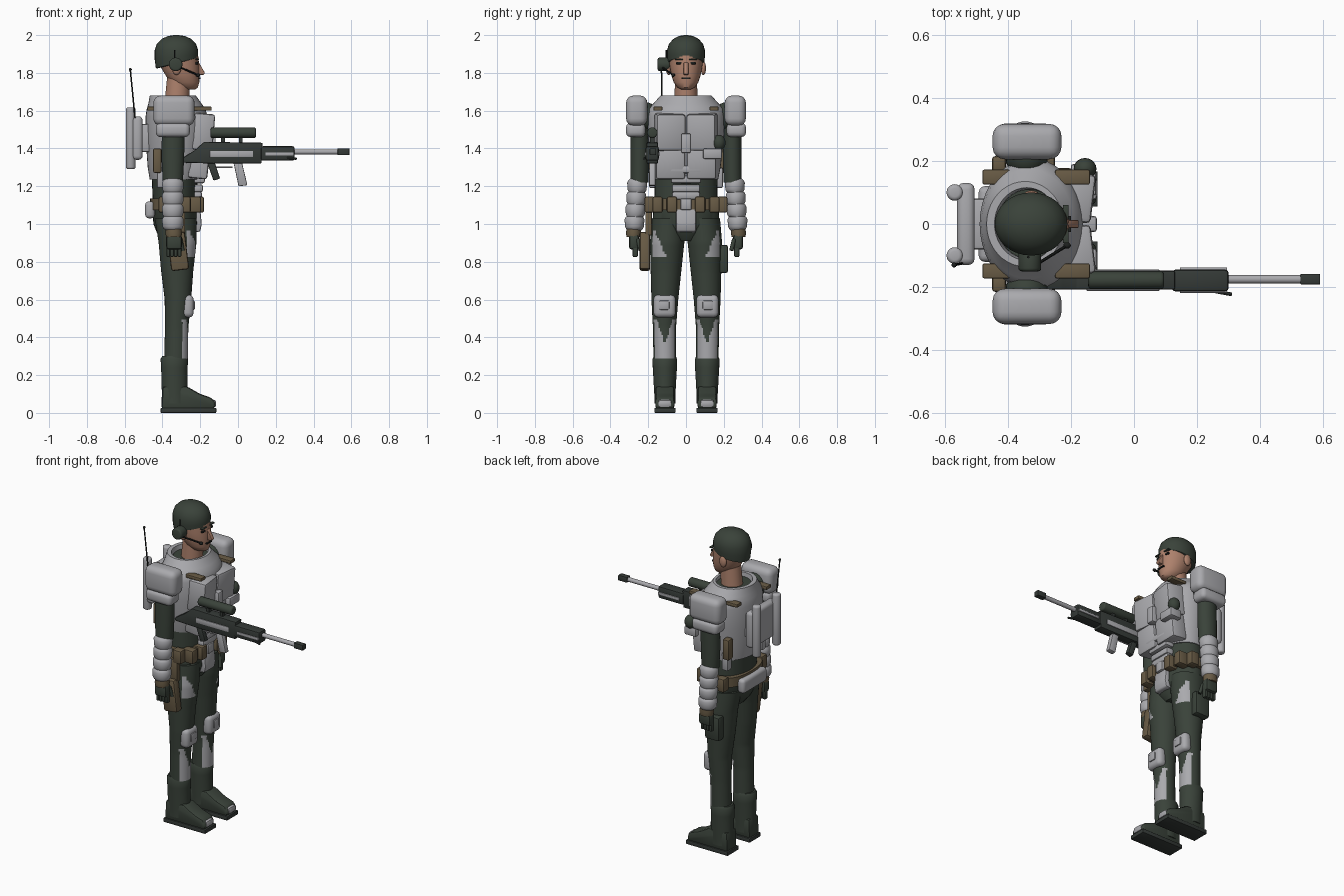
import bpy, bmesh, math
from mathutils import Vector, Matrix


def material(name, rgb):
    m = bpy.data.materials.new(name)
    m.diffuse_color = (*rgb, 1)
    return m


GREY = material("armour grey", (0.40, 0.40, 0.42))
GREEN = material("dark green cloth", (0.042, 0.055, 0.042))
TAN = material("tan webbing", (0.14, 0.105, 0.06))
SKIN = material("skin", (0.42, 0.22, 0.15))
BLACK = material("black", (0.012, 0.014, 0.013))
GUN = material("gun metal", (0.035, 0.042, 0.038))


def finish(name, bm, mats, rule=None):
    bmesh.ops.recalc_face_normals(bm, faces=bm.faces)
    if rule:
        for f in bm.faces:
            f.material_index = rule(f.calc_center_median())
    me = bpy.data.meshes.new(name)
    bm.to_mesh(me)
    bm.free()
    for m in mats:
        me.materials.append(m)
    ob = bpy.data.objects.new(name, me)
    bpy.context.collection.objects.link(ob)
    return ob


def box(name, x, y, z, mat, bevel=0.01, rot=(0, 0, 0), segs=2):
    """Rounded box from its bounds, turned about its centre."""
    bm = bmesh.new()
    bmesh.ops.create_cube(bm, size=1)
    size = [abs(b - a) for a, b in (x, y, z)]
    mid = [(a + b) / 2 for a, b in (x, y, z)]
    bmesh.ops.scale(bm, vec=size, verts=bm.verts)
    if bevel:
        bmesh.ops.bevel(bm, geom=bm.edges[:], offset=min(bevel, min(size) * 0.45),
                        segments=segs, profile=0.5, affect='EDGES')
    for axis, a in zip('XYZ', rot):
        bmesh.ops.rotate(bm, matrix=Matrix.Rotation(a, 3, axis), verts=bm.verts)
    bmesh.ops.translate(bm, vec=mid, verts=bm.verts)
    return finish(name, bm, [mat])


def loft(name, rings, mats, s=1, rule=None, n=32, steps=1, power=2.0):
    """Upright skin through rings (z, cx, cy, rx, ry[, tilt])."""
    rings = [tuple(r) + (0,) * (6 - len(r)) for r in rings]
    fine = [rings[0]]
    for a, b in zip(rings, rings[1:]):
        for i in range(1, steps + 1):
            fine.append(tuple(p + (q - p) * i / steps for p, q in zip(a, b)))
    bm, loops, e = bmesh.new(), [], 2 / power
    for z, cx, cy, rx, ry, tilt in fine:
        loop = []
        for i in range(n):
            a = math.tau * i / n
            c, d = math.cos(a), math.sin(a)
            dx = math.copysign(abs(c) ** e, c) * rx
            dy = math.copysign(abs(d) ** e, d) * ry
            loop.append(bm.verts.new((cx + dx, s * cy + dy, z + tilt * dx)))
        loops.append(loop)
    for a, b in zip(loops, loops[1:]):
        for i in range(n):
            j = (i + 1) % n
            bm.faces.new((a[i], a[j], b[j], b[i]))
    bm.faces.new(loops[0])
    bm.faces.new(loops[-1])
    return finish(name, bm, mats, rule)


def rod(name, a, b, r, mat, n=16, r2=None, bevel=0):
    a, b = Vector(a), Vector(b)
    bm = bmesh.new()
    bmesh.ops.create_cone(bm, cap_ends=True, segments=n, radius1=r,
                          radius2=r if r2 is None else r2, depth=(b - a).length)
    if bevel:
        rim = [e for e in bm.edges if abs(e.verts[0].co.z - e.verts[1].co.z) < 1e-5]
        bmesh.ops.bevel(bm, geom=rim, offset=bevel, segments=3, profile=0.5, affect='EDGES')
    q = Vector((0, 0, 1)).rotation_difference(b - a)
    bmesh.ops.transform(bm, matrix=Matrix.Translation((a + b) / 2) @ q.to_matrix().to_4x4(), verts=bm.verts)
    return finish(name, bm, [mat])


def ball(name, c, r, mat):
    bm = bmesh.new()
    bmesh.ops.create_uvsphere(bm, u_segments=20, v_segments=12, radius=1)
    bmesh.ops.scale(bm, vec=r, verts=bm.verts)
    bmesh.ops.translate(bm, vec=c, verts=bm.verts)
    return finish(name, bm, [mat])


def prism(name, pts, y0, y1, mat, bevel=0.005):
    """Side profile (x, z) extruded from y0 to y1."""
    bm = bmesh.new()
    f = bm.faces.new([bm.verts.new((x, y0, z)) for x, z in pts])
    g = bmesh.ops.extrude_face_region(bm, geom=[f])['geom']
    bmesh.ops.translate(bm, vec=(0, y1 - y0, 0), verts=[v for v in g if isinstance(v, bmesh.types.BMVert)])
    if bevel:
        bmesh.ops.bevel(bm, geom=bm.edges[:], offset=bevel, segments=2, profile=0.5, affect='EDGES')
    return finish(name, bm, [mat])


# Head, cap and neck
loft("neck", [(1.62, -.325, 0, .066, .062), (1.78, -.315, 0, .06, .058)], [SKIN])
loft("head", [(1.712, -.262, 0, .035, .025), (1.722, -.268, 0, .055, .045), (1.75, -.283, 0, .078, .065),
              (1.79, -.295, 0, .09, .078), (1.84, -.31, 0, .105, .087), (1.9, -.32, 0, .108, .09)], [SKIN])
loft("cap", [(1.85, -.323, 0, .104, .088, .25), (1.853, -.323, 0, .112, .096, .25), (1.885, -.326, 0, .115, .1, .12),
             (1.92, -.326, 0, .115, .1), (1.955, -.326, 0, .103, .09), (1.98, -.326, 0, .078, .066),
             (1.995, -.326, 0, .045, .038), (2.0, -.326, 0, .012, .01)], [GREEN])
prism("nose", [(-.21, 1.86), (-.175, 1.80), (-.18, 1.79), (-.215, 1.79)], -.013, .013, SKIN, .004)
box("mouth", (-.21, -.199), (-.025, .025), (1.768, 1.776), BLACK, 0)
for s in (-1, 1):
    box("eye", (-.225, -.211), (s * .022, s * .052), (1.845, 1.858), BLACK, .003)
    box("eyebrow", (-.225, -.207), (s * .015, s * .06), (1.869, 1.877), GREEN, .002)
    ball("ear", (-.325, s * .092, 1.825), (.024, .014, .036), SKIN)

# Headset
rod("earpiece", (-.33, -.085, 1.845), (-.33, -.15, 1.845), .036, GREEN, 20, bevel=.01)
rod("mic_boom", (-.32, -.135, 1.835), (-.215, -.07, 1.79), .005, BLACK, 8)
ball("microphone", (-.212, -.068, 1.788), (.012, .01, .01), BLACK)
rod("headband", (-.335, -.105, 1.86), (-.335, -.105, 1.92), .004, BLACK, 8)

# Torso shell with open collar, and the cloth under it
loft("torso_armour", [(1.235, -.335, 0, .132, .17), (1.3, -.328, 0, .15, .183), (1.45, -.325, 0, .164, .2),
                      (1.57, -.325, 0, .164, .208), (1.61, -.328, 0, .155, .2), (1.635, -.333, 0, .142, .175),
                      (1.68, -.345, 0, .122, .135), (1.68, -.34, 0, .102, .115), (1.645, -.335, 0, .1, .11)], [GREY], n=40)
loft("undershirt", [(1.63, -.335, 0, .1, .11), (1.655, -.333, 0, .1, .11)], [GREEN])
loft("abdomen", [(1.08, -.335, 0, .115, .168), (1.27, -.335, 0, .122, .165)], [GREEN])
loft("pelvis", [(.91, -.325, 0, .07, .06), (.95, -.328, 0, .1, .12), (1.0, -.33, 0, .118, .178),
                (1.1, -.335, 0, .118, .172)], [GREEN])

# Chest and belly plates
for s in (-1, 1):
    box("chest_plate", (-.25, -.135), (s * .008, s * .163), (1.39, 1.585), GREY, .015, (0, .08, -s * .12))
    box("lower_chest_plate", (-.26, -.155), (s * .004, s * .16), (1.24, 1.4), GREY, .015, (0, .1, 0))
    box("front_strap", (-.25, -.14), (s * .125, s * .172), (1.6, 1.622), TAN, .005)
    box("back_strap", (-.48, -.36), (s * .125, s * .172), (1.6, 1.622), TAN, .005)
    box("side_pouch", (-.45, -.405), (s * .165, s * .215), (1.27, 1.4), TAN)
    box("side_plate", (-.43, -.385), (s * .15, s * .195), (1.19, 1.3), GREY)
box("centre_block", (-.17, -.118), (-.025, .025), (1.375, 1.48), GREY, .008)
box("radio_block", (-.2, -.12), (.09, .19), (1.345, 1.4), GREY, .008)
ball("grenade", (-.155, .175, 1.43), (.036, .034, .042), GREEN)
for y, z, x in ((.09, 1.288, -.158), (.08, 1.235, -.175), (.075, 1.188, -.185), (.075, 1.15, -.19)):
    box("belly_plate", (-.26, x), (-y, y), (z - .02, z + .022), GREY, .012)

# Backpack and aerial
box("pack_body", (-.56, -.505), (-.13, .13), (1.34, 1.57), GREY, .02, segs=3)
box("pack_mount", (-.52, -.45), (-.08, .08), (1.38, 1.53), GREY)
for s in (-1, 1):
    rod("pack_tank", (-.568, s * .1, 1.29), (-.568, s * .1, 1.617), .026, GREY, 20, bevel=.012)
rod("aerial", (-.545, -.125, 1.56), (-.57, -.13, 1.815), .004, BLACK, 8)
ball("aerial_tip", (-.57, -.13, 1.818), (.008, .008, .008), BLACK)

# Belt, buckle, pouches and crotch plate
loft("belt", [(1.075, -.333, 0, .133, .195), (1.135, -.333, 0, .133, .195)], [TAN], power=2.5)
box("buckle", (-.23, -.185), (-.03, .03), (1.075, 1.135), GREY, .008)
for s in (-1, 1):
    for y in (.075, .15):
        box("belt_pouch", (-.27, -.18 - (y > .1) * .015), (s * (y - .027), s * (y + .027)), (1.06, 1.145), TAN)
    for x in (-.39, -.28):
        box("hip_pouch", (x - .03, x + .03), (s * .165, s * .22), (1.06, 1.145), TAN)
box("back_roll", (-.492, -.44), (-.12, .12), (1.03, 1.12), GREY, .02, segs=3)
prism("crotch_plate", [(-.24, .955), (-.2, .96), (-.192, 1.0), (-.2, 1.08), (-.24, 1.08)], -.052, .052, GREY, .008)


def leg_colour(c):
    """Front thigh and notched shin armour."""
    y = abs(c.y)
    thigh = .82 < c.z < .965 and c.x > -.275 and y > .1 + (c.z - .82) * .45
    shin = .265 < c.z < .5 and c.x > -.296 and abs(y - .112) > (c.z - .36) * .3
    return int(thigh or shin)


for s in (-1, 1):
    # Leg, knee pad, boot
    loft("leg", [(.26, -.328, .112, .062, .06), (.45, -.325, .114, .062, .061), (.6, -.318, .112, .07, .071),
                 (.75, -.322, .106, .085, .081), (.9, -.32, .1, .1, .091), (1.03, -.33, .09, .11, .09)],
         [GREEN, GREY], s, leg_colour, n=48, steps=10)
    box("knee_pad", (-.30, -.235), (s * .055, s * .172), (.505, .625), GREY, .025, segs=3)
    box("knee_cap", (-.25, -.228), (s * .088, s * .142), (.545, .595), GREY, .008)
    loft("boot_shaft", [(.05, -.335, .112, .07, .056), (.1, -.335, .112, .068, .056), (.24, -.337, .112, .07, .064),
                        (.285, -.337, .112, .073, .065), (.3, -.337, .112, .064, .058)], [GREEN], s)
    prism("boot_foot", [(-.405, .02), (-.125, .02), (-.118, .05), (-.14, .08), (-.2, .1), (-.27, .14), (-.4, .14)],
          s * .062, s * .162, GREEN, .014)
    box("toe_cap", (-.16, -.116), (s * .075, s * .149), (.028, .07), GREY, .014)
    box("boot_sole", (-.41, -.115), (s * .055, s * .167), (0, .026), GUN, .004)
    # Shoulder, arm and glove
    ball("shoulder", (-.34, s * .215, 1.57), (.068, .07, .075), GREEN)
    box("shoulder_pad", (-.448, -.23), (s * .205, s * .317), (1.52, 1.68), GREY, .038, segs=4)
    box("shoulder_pad_rim", (-.435, -.255), (s * .215, s * .318), (1.46, 1.535), GREY, .025, segs=3)
    loft("upper_arm", [(1.22, -.345, .247, .053, .048), (1.35, -.345, .245, .06, .05), (1.55, -.342, .245, .06, .046)],
         [GREEN], s)
    loft("forearm_armour", [(.965, -.343, .273, .036, .036)] +
         [(z + dz, -.345, .273 - (z - .97) * .07, r, r * .92) for z in (.975, 1.04, 1.105, 1.17)
          for dz, r in ((0, .049), (.012, .055), (.05, .057), (.063, .049))] + [(1.245, -.345, .253, .04, .038)],
         [GREY], s, n=28)
    loft("glove_cuff", [(.93, -.34, .278, .04, .036), (.95, -.34, .278, .044, .04), (.985, -.342, .275, .04, .038)],
         [TAN], s)
    box("glove_palm", (-.38, -.297), (s * .25, s * .302), (.865, .945), GREEN, .015)
    for i in range(4):
        box("finger", (-.379 + i * .02, -.36 + i * .02), (s * .255, s * .283), (.825, .89), GREEN, .007)
    rod("thumb", (-.305, s * .255, .92), (-.293, s * .24, .86), .011, GREEN, 10)

# Thigh gear
box("holster", (-.365, -.27), (-.245, -.19), (.755, .955), TAN, .012, (0, -.12, 0))
box("holster_strap", (-.36, -.28), (-.215, -.18), (.94, 1.08), TAN, .006)
box("thigh_pouch", (-.385, -.285), (.165, .222), (.74, .89), GREEN, .012)

# Rifle
Y = -.178
prism("rifle_body", [(-.3, 1.325), (-.13, 1.32), (.125, 1.32), (.13, 1.43), (-.18, 1.435), (-.23, 1.39), (-.3, 1.345)],
      Y - .03, Y + .03, GUN, .006)
box("fore_end", (.12, .3), (Y - .036, Y + .034), (1.335, 1.412), GUN, .012)
for s in (-1, 1):
    box("body_panel", (-.15, .08), (Y + s * .026, Y + s * .034), (1.355, 1.387), GREY, .002)
    box("fore_end_panel", (.145, .295), (Y + s * .03, Y + s * .04), (1.362, 1.378), GREY, .002)
rod("barrel", (.29, Y + .003, 1.382), (.54, Y + .003, 1.382), .0135, GREY)
box("muzzle", (.527, .59), (Y - .014, Y + .02), (1.365, 1.4), GUN, .004)
rod("scope", (-.145, Y, 1.483), (.095, Y, 1.483), .028, GREEN, 20, bevel=.01)
for x in (-.08, .015):
    box("scope_mount", (x - .01, x + .01), (Y - .012, Y + .012), (1.42, 1.465), GUN, 0)
prism("magazine", [(-.025, 1.33), (.02, 1.33), (.05, 1.205), (.003, 1.2)], Y - .016, Y + .016, GREY)
prism("pistol_grip", [(-.165, 1.33), (-.125, 1.33), (-.095, 1.24), (-.13, 1.23)], Y - .016, Y + .016, GUN)
rod("trigger_guard", (-.12, Y, 1.3), (-.03, Y, 1.3), .004, GREY, 8)
rod("bipod_pin", (.26, Y - .036, 1.35), (.31, Y - .045, 1.345), .006, GUN, 8)

# Smooth round surfaces, keep hard edges
for ob in bpy.context.scene.objects:
    ob.select_set(True)
    bpy.context.view_layer.objects.active = ob
bpy.ops.object.shade_smooth_by_angle(angle=math.radians(38))
